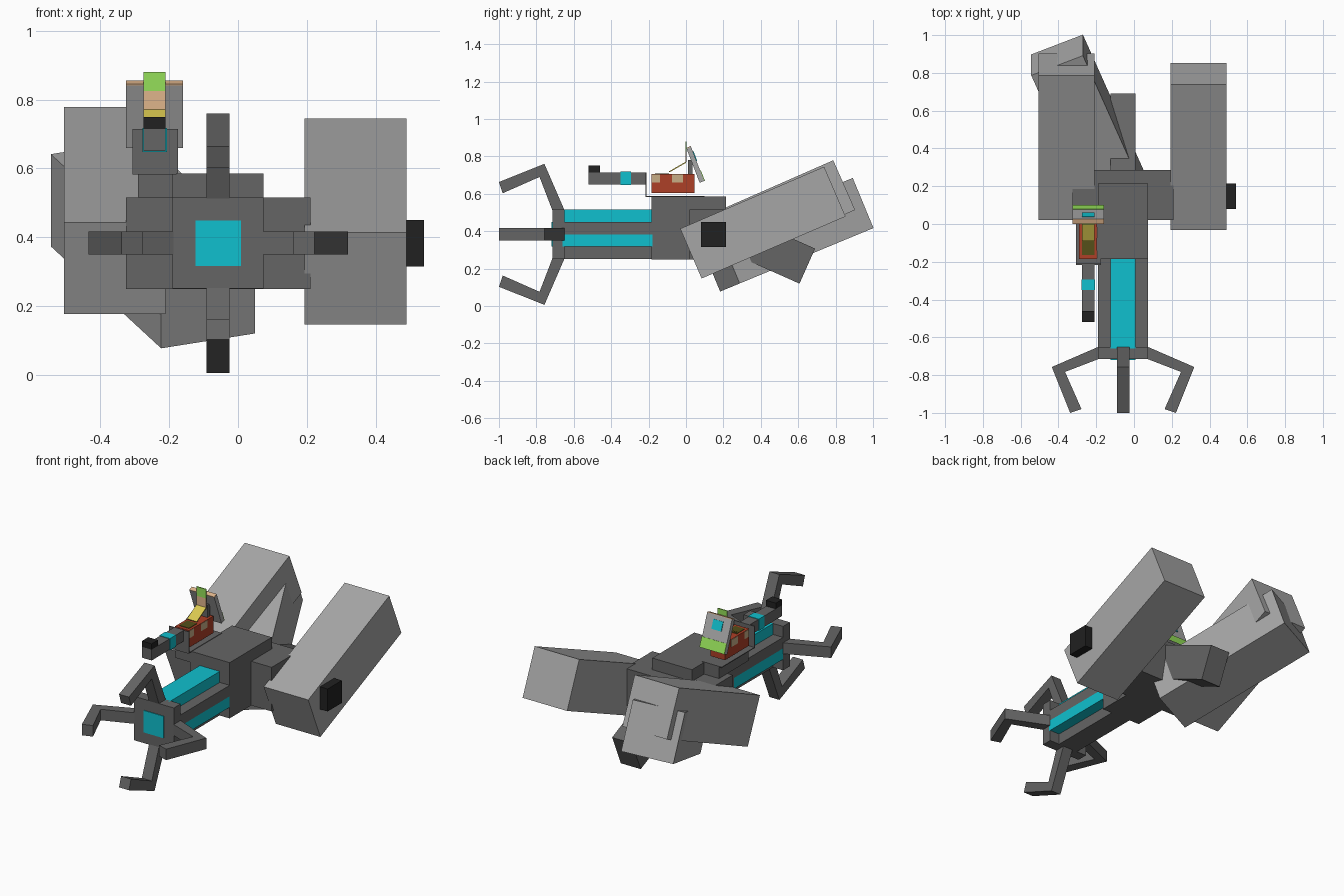
import bpy
import bmesh
from math import radians, pi
from mathutils import Matrix, Vector

if "Cube" in bpy.data.objects:
    bpy.data.objects.remove(bpy.data.objects["Cube"])


def material(name, r, g, b):
    m = bpy.data.materials.new(name)
    m.use_nodes = True
    m.diffuse_color = (r, g, b, 1)
    m.node_tree.nodes["Principled BSDF"].inputs["Base Color"].default_value = (r, g, b, 1)
    return m


dark = material("dark grey", .13, .13, .13)
light = material("light grey", .38, .38, .38)
cyan = material("cyan", .005, .53, .62)
black = material("black", .015, .015, .015)
red = material("brick red", .42, .05, .02)
yellow = material("yellow", .7, .58, .08)
peach = material("peach", .74, .46, .26)
green = material("lime green", .3, .74, .1)
olive = material("olive", .09, .08, .01)
tan = material("tan", .58, .42, .24)


def finish(name, bm, mat):
    bmesh.ops.recalc_face_normals(bm, faces=bm.faces)
    me = bpy.data.meshes.new(name)
    bm.to_mesh(me)
    bm.free()
    me.materials.append(mat)
    ob = bpy.data.objects.new(name, me)
    bpy.context.collection.objects.link(ob)
    return ob


def block(name, mat, centre, size, tilt=0, yaw=0):
    """Box turned by yaw about z, then tilted about x."""
    bm = bmesh.new()
    bmesh.ops.create_cube(bm, size=1)
    turn = Matrix.Rotation(radians(tilt), 4, 'X') @ Matrix.Rotation(radians(yaw), 4, 'Z')
    bm.transform(Matrix.Translation(centre) @ turn @ Matrix.Diagonal((*size, 1)))
    return finish(name, bm, mat)


def span(name, mat, x, y, z):
    """Upright box from its ranges."""
    r = (x, y, z)
    return block(name, mat, [sum(v) / 2 for v in r], [v[1] - v[0] for v in r])


U = .066          # module of the cannon grid
CX, CZ = -.058, .383

# Cannon barrel: layered cross-shaped section
wide, core = (CX - 2 * U, CX + 2 * U), (CX - U, CX + U)
tube = (-.66, -.18)
span("barrel_top_strip", cyan, core, tube, (CZ + U, CZ + 2 * U))
span("barrel_ledge", dark, wide, tube, (CZ, CZ + U))
span("barrel_side_strip", cyan, wide, tube, (CZ - U, CZ))
span("barrel_keel", dark, core, tube, (CZ - 2 * U, CZ - U))
span("muzzle_plate", dark, wide, (-.715, -.65), (CZ - 2 * U, CZ + 2 * U))
span("muzzle_glow", cyan, core, (-.719, -.71), (CZ - U, CZ + U))

# Four bent claws around the muzzle
claw_profile = [(-.65, .13), (-.757, .377), (-1, .28), (-.98, .22), (-.783, .307), (-.715, .13)]
for i, side in enumerate(("top", "left", "bottom", "right")):
    bm = bmesh.new()
    face = bm.faces.new([bm.verts.new((-U / 2, y, r)) for y, r in claw_profile])
    ext = bmesh.ops.extrude_face_region(bm, geom=[face])
    moved = [g for g in ext["geom"] if isinstance(g, bmesh.types.BMVert)]
    bmesh.ops.translate(bm, vec=Vector((U, 0, 0)), verts=moved)
    bm.transform(Matrix.Translation((CX, 0, CZ)) @ Matrix.Rotation(i * pi / 2, 4, 'Y'))
    finish("claw_" + side, bm, dark)

# Receiver, shoulders and tail
span("receiver", dark, wide, (-.185, .215), (.25, .585))
span("shoulder_bar", dark, (-.325, .21), (.02, .285), (.25, .515))
span("cockpit_shelf", dark, (-.29, -.18), (-.18, .1), (.515, .583))
block("tail", dark, (CX, .42, .315), (2 * U, .5, .205), tilt=-24)

# Large raised boosters
arm = (.296, .838, .29)
block("left_booster", light, (.341, .411, .446), arm, tilt=23.3)
block("right_booster", light, (-.358, .462, .478), arm, tilt=23.7)
block("right_booster_rear", light, (-.247, .537, .381), arm, tilt=22.5, yaw=22.5)
span("booster_knob", black, (.485, .54), (.08, .215), (.315, .45))

# Small side gun and its mount
GX = (-.275, -.21)
span("gun_barrel", dark, GX, (-.52, -.215), (.65, .715))
span("gun_band", cyan, (-.278, -.207), (-.35, -.295), (.647, .718))
span("gun_sight", black, GX, (-.52, -.46), (.715, .75))
span("gun_shield", dark, (-.307, -.175), (-.216, -.21), (.585, .715))
span("gun_floor", dark, (-.307, -.178), (-.216, .1), (.583, .588))

# Cockpit tub with spots and a dark floor
span("cockpit_tub", red, (-.29, -.195), (-.185, .045), (.604, .706))
span("cockpit_floor", olive, GX, (-.165, -.09), (.702, .709))
for y in ((-.183, -.14), (-.075, -.015)):
    span("tub_spot", tan, (-.292, -.193), y, (.66, .704))

# Thin pilot panel
block("pilot_lap", yellow, (-.2425, -.045, .743), (.065, .103, .006), tilt=30)
span("pilot_face", peach, GX, (-.003, .003), (.77, .825))
span("pilot_cap", green, GX, (-.003, .003), (.825, .88))
span("seat_post", dark, GX, (.01, .035), (.7, .78))

# Leaning back screen with coloured bands on its rear
TILT = 21
mid = Vector((-.2425, .05, .755))
lean = Matrix.Rotation(radians(TILT), 3, 'X')


def on_screen(name, mat, offset, size):
    block(name, mat, mid + lean @ Vector(offset), size, tilt=TILT)


on_screen("screen", light, (0, 0, 0), (.165, .026, .195))
on_screen("screen_top_edge", peach, (0, 0, .099), (.165, .026, .006))
on_screen("screen_green_band", green, (0, .014, -.068), (.165, .006, .06))
on_screen("screen_cyan_patch", cyan, (0, .014, .045), (.065, .006, .055))
